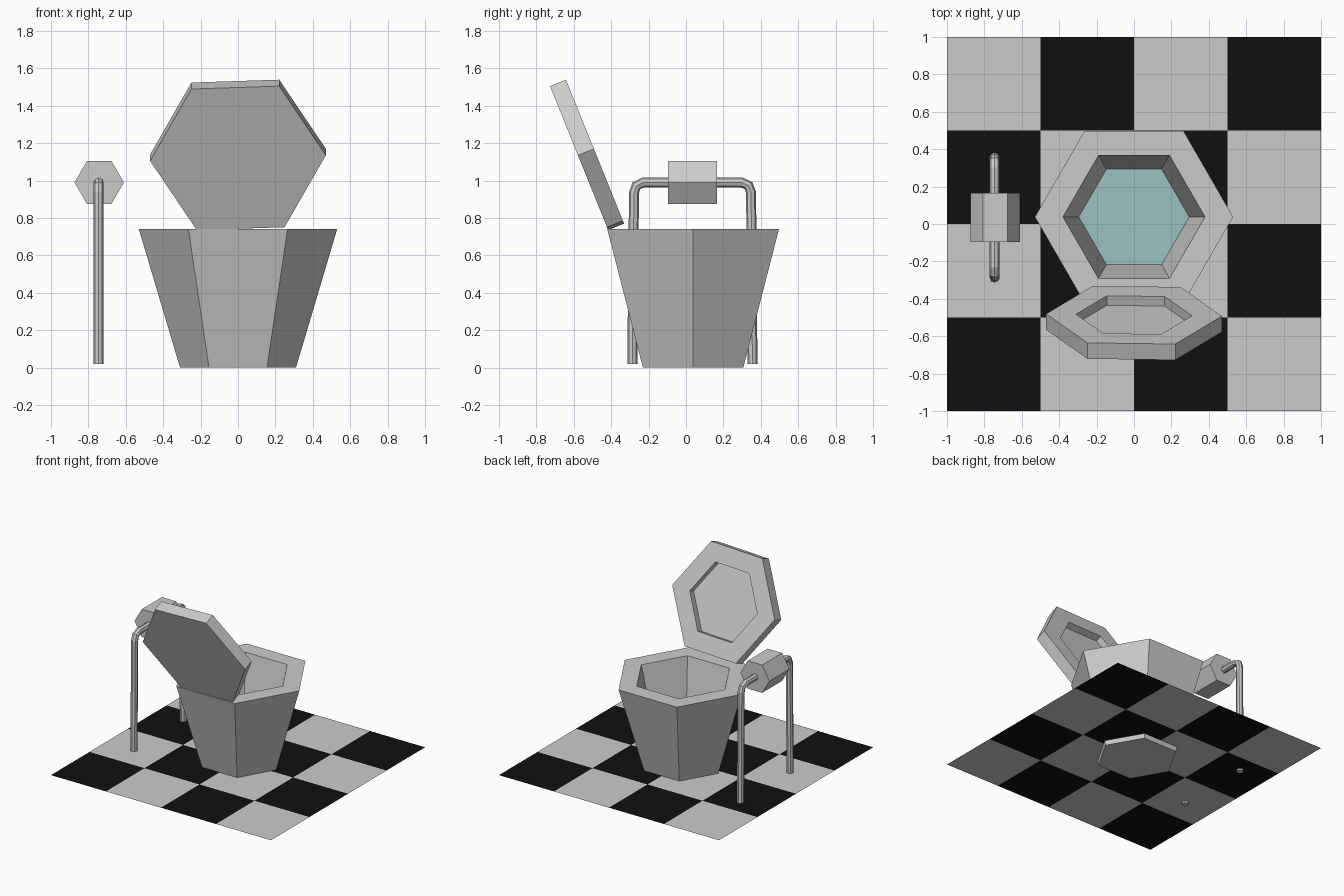
import bpy, bmesh
from math import cos, sin, pi, radians

if "Cube" in bpy.data.objects:
    bpy.data.objects.remove(bpy.data.objects["Cube"])


def paint(name, rgb):
    mat = bpy.data.materials.new(name)
    mat.diffuse_color = (*rgb, 1)
    mat.use_nodes = True
    mat.node_tree.nodes["Principled BSDF"].inputs["Base Color"].default_value = mat.diffuse_color
    return mat


def add_object(name, bm, loc=(0, 0, 0), rot=(0, 0, 0)):
    mesh = bpy.data.meshes.new(name)
    bm.to_mesh(mesh)
    bm.free()
    obj = bpy.data.objects.new(name, mesh)
    obj.location, obj.rotation_euler = loc, rot
    bpy.context.collection.objects.link(obj)
    return obj


def hex_lathe(name, profile, loc, rot=(0, 0, 0), twist=0):
    """Six-sided solid through (radius, height) rings, closed at both ends."""
    bm = bmesh.new()
    rings = [[bm.verts.new((r * cos(twist + k * pi / 3), r * sin(twist + k * pi / 3), z))
              for k in range(6)] for r, z in profile]
    for a, b in zip(rings, rings[1:]):
        for k in range(6):
            n = (k + 1) % 6
            bm.faces.new((a[k], a[n], b[n], b[k]))
    bm.faces.new(rings[0][::-1])
    bm.faces.new(rings[-1])
    return add_object(name, bm, loc, rot)


# Checkered floor, 4 x 4 tiles
bm = bmesh.new()
bmesh.ops.create_grid(bm, x_segments=4, y_segments=4, size=1)
for f in bm.faces:
    c = f.calc_center_median()
    f.material_index = (int((c.x + 1) * 2) + int((c.y + 1) * 2)) % 2
floor = add_object("tiled_floor", bm, (0, 0, 0.035))
floor.data.materials.append(paint("black_tile", (0.005, 0.005, 0.005)))
floor.data.materials.append(paint("white_tile", (0.8, 0.8, 0.8)))

# Hollow tapered bowl and its water
hex_lathe("bowl", [(0.31, 0), (0.53, 0.74), (0.38, 0.74), (0.295, 0.38), (0.22, 0.08)],
          (0, 0.038, 0))
bm = bmesh.new()
bm.faces.new([bm.verts.new((0.295 * cos(k * pi / 3), 0.295 * sin(k * pi / 3), 0))
              for k in range(6)])
water = add_object("water", bm, (0, 0.038, 0.385))
water.data.materials.append(paint("water_teal", (0.33, 0.54, 0.54)))

# Raised lid with a recess facing the bowl
hex_lathe("lid", [(0.47, -0.046), (0.47, 0.046), (0.31, 0.046), (0.31, -0.009)],
          (0, -0.529, 1.1375), (radians(-68), 0, 0), radians(-2))

# Bent pipe stand
path = [(-0.287, 0.02), (-0.278, 0.935), (-0.265, 0.973), (-0.228, 0.99),
        (0.298, 0.99), (0.335, 0.973), (0.348, 0.935), (0.355, 0.02)]
curve = bpy.data.curves.new("roll_stand", 'CURVE')
curve.dimensions = '3D'
curve.bevel_depth = 0.027
curve.bevel_resolution = 2
curve.use_fill_caps = True
spline = curve.splines.new('POLY')
spline.use_smooth = False
spline.points.add(len(path) - 1)
for p, (y, z) in zip(spline.points, path):
    p.co = (-0.745, y, z, 1)
bpy.context.collection.objects.link(bpy.data.objects.new("roll_stand", curve))

# Six-sided paper roll on the bar
hex_lathe("paper_roll", [(0.132, -0.13), (0.132, 0.13)], (-0.742, 0.035, 0.99),
          (radians(90), 0, 0))
